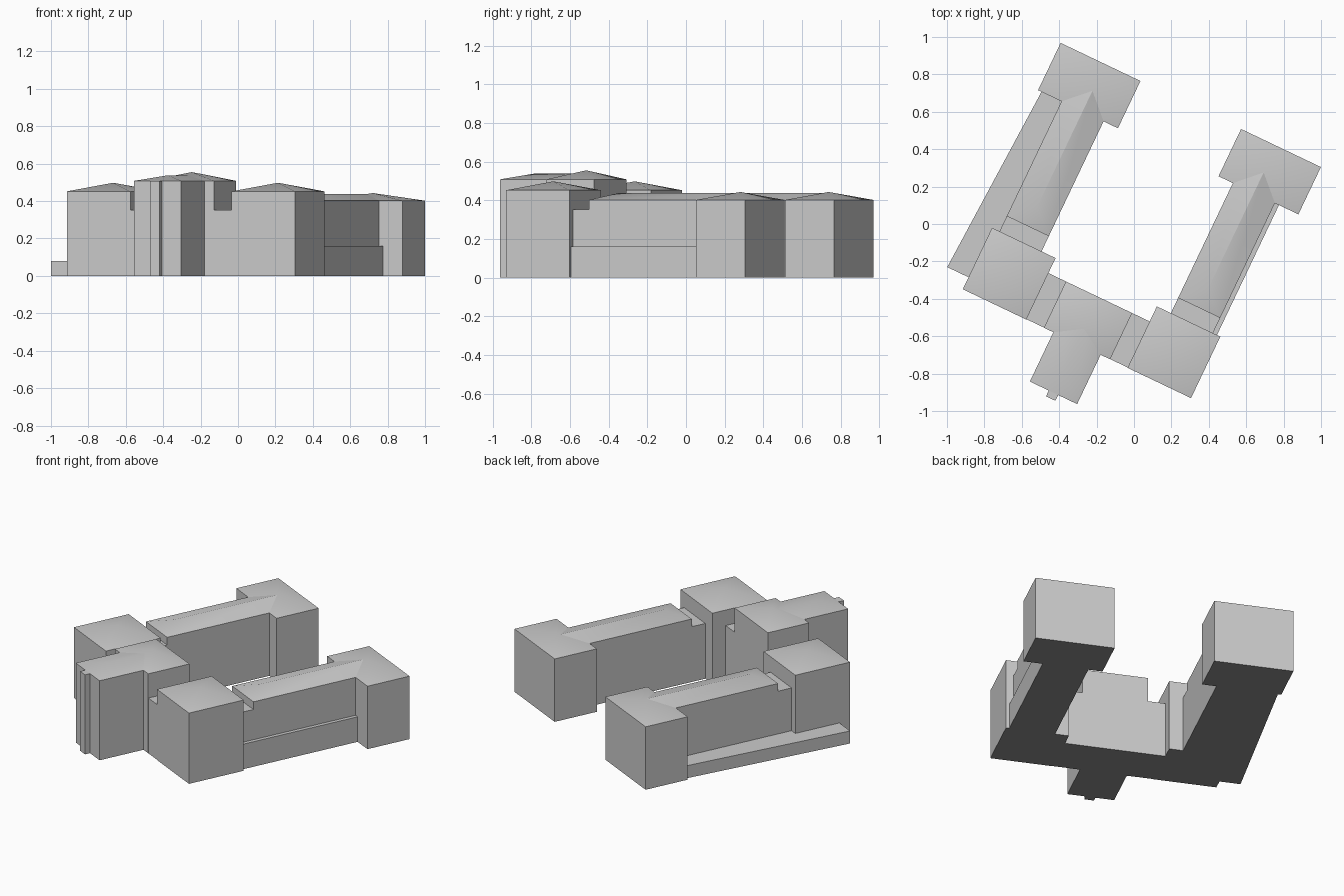
import bpy
import math
from mathutils import Matrix

cube = bpy.data.objects.get("Cube")
if cube:
    bpy.data.objects.remove(cube, do_unlink=True)


def material(name, value):
    mat = bpy.data.materials.new(name)
    mat.use_nodes = True
    colour = (value, value, value, 1)
    mat.diffuse_color = colour
    mat.node_tree.nodes["Principled BSDF"].inputs["Base Color"].default_value = colour
    return mat


# Light grey for walls and roofs, dark grey for the undersides
light_grey = material("light_grey", 0.6)
dark_grey = material("dark_grey", 0.27)

# The plan is laid out square, then turned on its site
TURN = Matrix.Rotation(math.radians(-25.5), 4, "Z")


def rect(x0, x1, y0, y1):
    x0, x1 = sorted((x0, x1))
    return [(x0, y0), (x1, y0), (x1, y1), (x0, y1)]


def block(name, plan, eave, ridge=()):
    """Walls on a four-sided plan: no ridge = flat, one point = pyramid,
    two points (front, back) = hipped roof."""
    verts = [(x, y, 0) for x, y in plan] + [(x, y, eave) for x, y in plan]
    verts += ridge
    faces = [(3, 2, 1, 0)]
    faces += [(i, (i + 1) % 4, (i + 1) % 4 + 4, i + 4) for i in range(4)]
    if not ridge:
        faces.append((4, 5, 6, 7))
    elif len(ridge) == 1:
        faces += [(i + 4, (i + 1) % 4 + 4, 8) for i in range(4)]
    else:
        faces += [(4, 5, 8), (5, 6, 9, 8), (6, 7, 9), (7, 4, 8, 9)]
    mesh = bpy.data.meshes.new(name)
    mesh.from_pydata(verts, [], faces)
    mesh.transform(TURN)
    mesh.materials.append(light_grey)
    mesh.materials.append(dark_grey)
    for face in mesh.polygons:
        face.material_index = int(face.normal.z < -0.5)
    obj = bpy.data.objects.new(name, mesh)
    bpy.context.collection.objects.link(obj)
    bpy.ops.object.select_all(action="DESELECT")
    obj.select_set(True)
    bpy.context.view_layer.objects.active = obj
    bpy.ops.object.shade_smooth_by_angle(angle=math.radians(30))


# Mirrored pavilions, long wings and links
for side, s in (("left", 1), ("right", -1)):
    block(f"{side}_corner_pavilion", rect(.3 * s, .676 * s, -.709, -.345), .452,
          [(.488 * s, -.527, .498)])
    block(f"{side}_front_link", rect(.19 * s, .31 * s, -.707, -.434), .353)
    block(f"{side}_wing_link", rect(.383 * s, .632 * s, -.36, -.25), .353)
    block(f"{side}_wing", rect(.383 * s, .632 * s, -.255, .564), .402,
          [(.507 * s, -.14, .438), (.507 * s, .564, .438)])
    block(f"{side}_end_pavilion", rect(.298 * s, .771 * s, .425, .705), .402,
          [(.53 * s, .564, .443)])

# Central hall with its forward wing and narrow front bay
block("central_hall", rect(-.196, .196, -.708, -.434), .508, [(0, -.572, .555)])
block("central_front_wing", rect(-.14, .14, -1, -.572), .508,
      [(0, -.87, .538), (0, -.572, .538)])
block("front_bay", rect(-.028, .028, -1.034, -.98), .508)

# Low terraces along the outer sides of the wings
block("left_terrace", rect(.6, .656, -.36, .44), .16)
block("right_terrace", [(-.802, -.638), (-.6, -.638), (-.6, .44), (-.75, .44)], .08)
